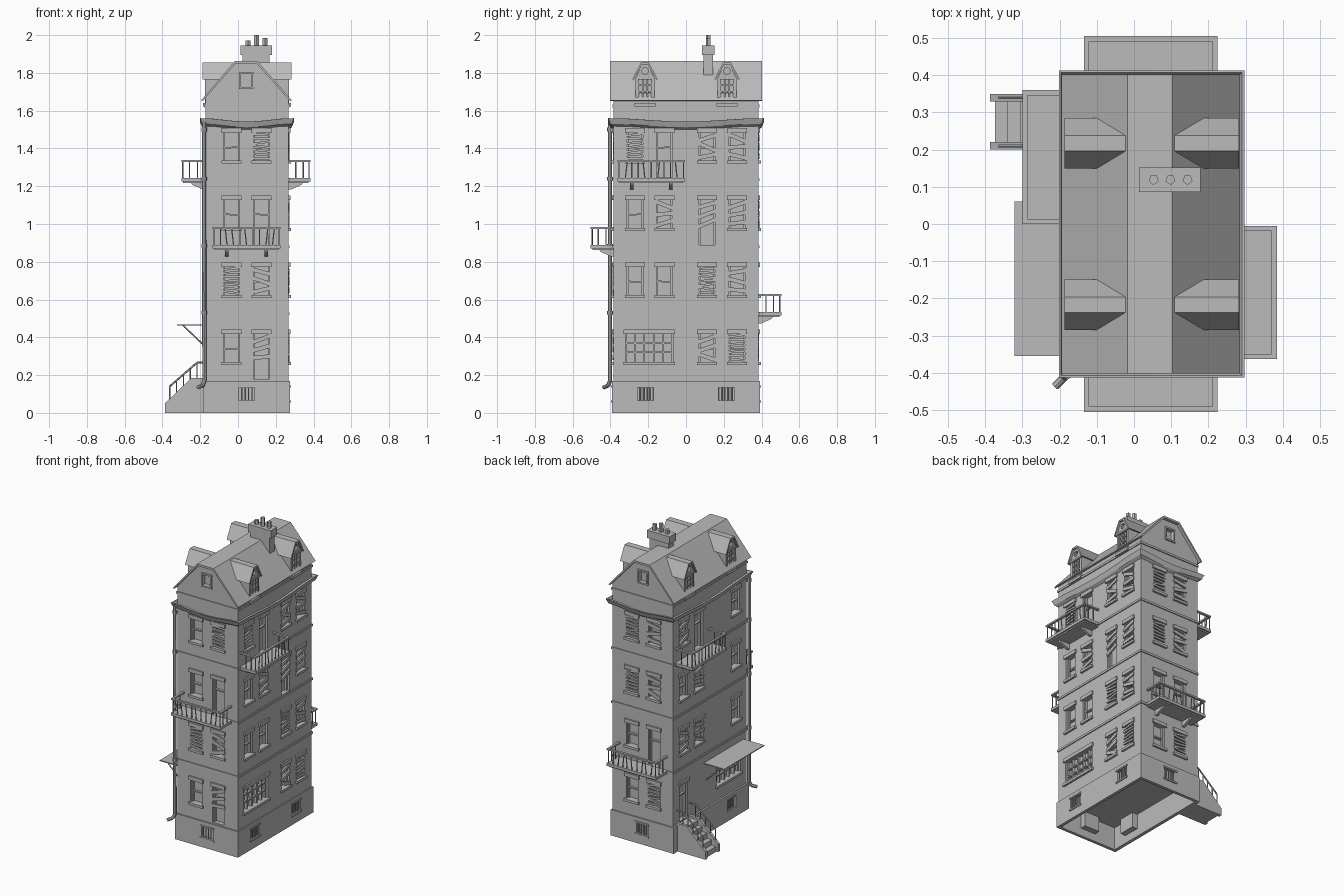
import bpy, bmesh, math, random
from mathutils import Matrix, Vector

random.seed(4)
if "Cube" in bpy.data.objects:
    bpy.data.objects.remove(bpy.data.objects["Cube"], do_unlink=True)

stone = bpy.data.materials.new("plain grey")
stone.use_nodes = True
grey = (0.5, 0.5, 0.5, 1)
stone.diffuse_color = grey
stone.node_tree.nodes["Principled BSDF"].inputs["Base Color"].default_value = grey

# House extents and storey heights
X0, X1, Y0, Y1 = -0.172, 0.267, -0.383, 0.383
PLINTH, STOREY = 0.17, 0.355
WORLD = Matrix.Identity(4)


def side(origin, along, out):
    m = Matrix((along, out, (0, 0, 1))).transposed().to_4x4()
    m.translation = origin
    return m


# Local axes on each wall: along, outward, up
SIDES = {
    "front": side((0, Y0, 0), (1, 0, 0), (0, -1, 0)),
    "back": side((0, Y1, 0), (1, 0, 0), (0, 1, 0)),
    "left": side((X1, 0, 0), (0, 1, 0), (1, 0, 0)),
    "right": side((X0, 0, 0), (0, 1, 0), (-1, 0, 0)),
}


def box(bm, m, u0, u1, d0, d1, z0, z1, roll=0):
    mid = Matrix.Translation(((u0 + u1) / 2, (d0 + d1) / 2, (z0 + z1) / 2))
    size = Matrix.Diagonal((u1 - u0, d1 - d0, z1 - z0, 1))
    bmesh.ops.create_cube(bm, size=1, matrix=m @ mid @ Matrix.Rotation(roll, 4, 'Y') @ size)


def prism(bm, pts, a, b, place):
    ends = [[bm.verts.new(place(p, q, e)) for p, q in pts] for e in (a, b)]
    n = len(pts)
    bm.faces.new(ends[0])
    bm.faces.new(ends[1])
    for i in range(n):
        j = (i + 1) % n
        bm.faces.new((ends[0][i], ends[0][j], ends[1][j], ends[1][i]))


def rod(bm, m, a, b, r, sides=6):
    a, b = m @ Vector(a), m @ Vector(b)
    turn = (b - a).to_track_quat('Z', 'Y').to_matrix().to_4x4()
    bmesh.ops.create_cone(bm, cap_ends=True, segments=sides, radius1=r, radius2=r,
                          depth=(b - a).length, matrix=Matrix.Translation((a + b) / 2) @ turn)


def finish(bm, name):
    bmesh.ops.recalc_face_normals(bm, faces=bm.faces[:])
    me = bpy.data.meshes.new(name)
    bm.to_mesh(me)
    bm.free()
    me.materials.append(stone)
    ob = bpy.data.objects.new(name, me)
    bpy.context.scene.collection.objects.link(ob)
    return ob


def carve(ob, cutter):
    mod = ob.modifiers.new("openings", 'BOOLEAN')
    mod.object, mod.solver = cutter, 'EXACT'
    bpy.context.view_layer.update()
    dg = bpy.context.evaluated_depsgraph_get()
    me = bpy.data.meshes.new_from_object(ob.evaluated_get(dg))
    ob.modifiers.clear()
    ob.data = me
    bpy.data.objects.remove(cutter, do_unlink=True)


# Openings: w window, b boarded, s slatted, d door, x boarded door, g shop window
A, B = -0.035, 0.125
P, Q, R, S = -0.27, -0.115, 0.112, 0.27
LAYOUT = {
    "front": [[(A, "w"), (B, "x")], [(A, "s"), (B, "b")], [(A, "w"), (B, "d")], [(A, "w"), (B, "s")]],
    "back": [[(B, "w"), (A, "s")], [(B, "w"), (A, "d")], [(B, "s"), (A, "b")], [(B, "s"), (A, "b")]],
    "left": [[(-0.195, "g"), (R, "b"), (S, "s")], [(P, "w"), (Q, "w"), (R, "s"), (S, "b")],
             [(P, "w"), (Q, "b"), (R, "x"), (S, "b")], [(P, "s"), (Q, "d"), (R, "b"), (S, "b")]],
    "right": [[(-0.195, "g"), (S, "d")], [(P, "w"), (R, "b"), (S, "b")],
              [(P, "w"), (R, "b"), (S, "w")], [(P, "w"), (R, "d"), (S, "b")]],
}
cuts, trim, sashes, boards = (bmesh.new() for _ in range(4))


def opening(m, u, floor, kind):
    z = PLINTH + STOREY * floor
    door, w = kind in "dx", 0.125 if kind == "g" else 0.042
    lo, hi = z + (0.01 if door else 0.1), z + 0.25
    box(cuts, m, u - w, u + w, -0.03, 0.02, lo, hi)
    box(trim, m, u - w - 0.011, u + w + 0.011, -0.005, 0.01, hi - 0.002, hi + 0.022)
    if not door:
        box(trim, m, u - w - 0.011, u + w + 0.011, -0.005, 0.013, lo - 0.016, lo)
    for s in (-1, 1):
        box(sashes, m, u + s * (w - 0.004) - 0.004, u + s * (w - 0.004) + 0.004, -0.029, -0.014, lo, hi)
    if kind == "g":
        for i in range(1, 5):
            box(sashes, m, u - w + i * w / 2.5 - 0.004, u - w + i * w / 2.5 + 0.004, -0.029, -0.01, lo, hi)
        for i in range(1, 3):
            h = lo + (hi - lo) * i / 3
            box(sashes, m, u - w, u + w, -0.029, -0.012, h - 0.004, h + 0.004)
    else:
        h = z + 0.17
        box(sashes, m, u - w, u + w, -0.029, -0.014, h - 0.004, h + 0.004, random.uniform(-.06, .06))
    if kind == "s":
        for i in range(7):
            h = lo + 0.012 + i * 0.021
            box(boards, m, u - 0.046, u + 0.046, -0.008, 0.004, h - 0.006, h + 0.006, random.uniform(-.16, .16))
    if kind in "bx":
        for i in range(3):
            h = z + 0.125 + i * 0.048
            box(boards, m, u - 0.05, u + 0.05, -0.006, 0.005, h - 0.011, h + 0.011, random.uniform(-.4, .4))


for name, floors in LAYOUT.items():
    for f, row in enumerate(floors):
        for u, kind in row:
            opening(SIDES[name], u, f, kind)

# Small gable windows
for name in ("front", "back"):
    m = SIDES[name]
    box(cuts, m, 0.015, 0.071, -0.02, 0.02, 1.725, 1.795)
    for u0, u1, z0, z1 in ((0.005, 0.081, 1.795, 1.805), (0.005, 0.081, 1.715, 1.725),
                           (0.007, 0.015, 1.72, 1.8), (0.071, 0.079, 1.72, 1.8)):
        box(trim, m, u0, u1, -0.005, 0.008, z0, z1)

# Main walls with gables
bm = bmesh.new()
prism(bm, [(X0, PLINTH), (X1, PLINTH), (X1, 1.67), (0.103, 1.852), (-0.017, 1.852), (X0, 1.67)],
      Y0, Y1, lambda p, q, e: (p, e, q))
carve(finish(bm, "walls"), finish(cuts, "opening_cutter"))
finish(sashes, "window_sashes")
finish(boards, "nailed_boards")

# Storey bands and frieze ledge
for z in [PLINTH + STOREY * i for i in range(1, 4)] + [1.625]:
    for m, a, b in ((SIDES["front"], X0, X1), (SIDES["back"], X0, X1),
                    (SIDES["left"], Y0, Y1), (SIDES["right"], Y0, Y1)):
        box(trim, m, a - 0.006, b + 0.006, -0.004, 0.006, z - 0.007, z + 0.007)
finish(trim, "stone_trim")

# Hollow plinth with barred cellar windows
bm, cuts, bars = bmesh.new(), bmesh.new(), bmesh.new()
box(bm, WORLD, X0 - 0.012, X1 + 0.008, Y0 - 0.01, Y1 + 0.008, 0, PLINTH)
box(cuts, WORLD, X0 + 0.01, X1 - 0.012, Y0 + 0.01, Y1 - 0.012, -0.1, PLINTH - 0.02)
wells = bmesh.new()
for name, u in (("front", 0.047), ("back", 0.047), ("left", -0.215), ("left", 0.215), ("right", -0.215)):
    m = SIDES[name]
    box(cuts, m, u - 0.045, u + 0.045, -0.05, 0.05, 0.06, 0.14)
    box(wells, m, u - 0.055, u + 0.055, -0.05, -0.012, 0.05, 0.148)
    for z in (0.06, 0.14):
        box(bars, m, u - 0.052, u + 0.052, -0.01, 0.014, z - 0.005, z + 0.005)
    for i in range(6):
        rod(bars, m, (u - 0.045 + i * 0.018, 0.004, 0.06), (u - 0.045 + i * 0.018, 0.004, 0.14), 0.004)
carve(finish(bm, "plinth"), finish(cuts, "plinth_cutter"))
finish(wells, "cellar_window_wells")
finish(bars, "cellar_window_bars")

# Sagging gutter swept around the walls
bm = bmesh.new()
profile = [(-0.004, 1.515), (0.018, 1.53), (0.03, 1.56), (0.024, 1.56), (0.016, 1.545), (-0.004, 1.55)]
rings, N = [], 8
for o, z in profile:
    c = [(X0 - o, Y0 - o), (X1 + o, Y0 - o), (X1 + o, Y1 + o), (X0 - o, Y1 + o)]
    rings.append([bm.verts.new((*Vector(c[k]).lerp(Vector(c[(k + 1) % 4]), i / N),
                                z - 0.018 * math.sin(math.pi * i / N) ** 2))
                  for k in range(4) for i in range(N)])
for k in range(len(rings)):
    a, b = rings[k], rings[(k + 1) % len(rings)]
    for i in range(4 * N):
        j = (i + 1) % (4 * N)
        bm.faces.new((a[i], a[j], b[j], b[i]))
finish(bm, "gutter")

# Drainpipe on the front corner
bm = bmesh.new()
path = [(-0.18, -0.402, 1.54), (-0.178, -0.402, 0.17), (-0.188, -0.412, 0.145), (-0.212, -0.436, 0.135)]
for a, b in zip(path, path[1:]):
    rod(bm, WORLD, a, b, 0.011, 8)
for z in (0.53, 0.885, 1.24, 1.5):
    rod(bm, WORLD, (-0.179, -0.402, z - 0.01), (-0.179, -0.402, z + 0.01), 0.015, 8)
finish(bm, "drainpipe")

# Main roof shell
bm = bmesh.new()
prism(bm, [(-0.195, 1.655), (-0.017, 1.862), (0.103, 1.862), (0.285, 1.655),
           (0.275, 1.652), (0.099, 1.849), (-0.013, 1.849), (-0.185, 1.652)],
      -0.402, 0.402, lambda p, q, e: (p, e, q))
finish(bm, "roof")

# Four dormers
body, cuts, roof, frame = (bmesh.new() for _ in range(4))
for name in ("left", "right"):
    m = SIDES[name]
    for y in (-0.217, 0.217):
        def place(p, q, e):
            return m @ Vector((y + p, e, q))
        prism(body, [(-.05, 1.625), (.05, 1.625), (.05, 1.77), (.018, 1.842), (-.018, 1.842), (-.05, 1.77)],
              -0.13, 0.004, place)
        prism(roof, [(-.068, 1.765), (-.021, 1.855), (.021, 1.855), (.068, 1.765),
                     (.058, 1.765), (.016, 1.843), (-.016, 1.843), (-.058, 1.765)], -0.165, 0.015, place)
        box(cuts, m, y - 0.038, y + 0.038, -0.015, 0.03, 1.64, 1.765)
        rod(cuts, m, (y, -0.012, 1.81), (y, 0.03, 1.81), 0.018, 10)
        box(frame, m, y - 0.055, y + 0.055, -0.01, 0.014, 1.622, 1.64)
        box(frame, m, y - 0.052, y + 0.052, -0.002, 0.01, 1.765, 1.777)
        for i in range(4):
            u = y - 0.036 + i * 0.024
            box(frame, m, u - 0.003, u + 0.003, -0.014, 0.002, 1.64, 1.765)
        for z in (1.67, 1.7, 1.735):
            box(frame, m, y - 0.038, y + 0.038, -0.014, 0, z - 0.003, z + 0.003)
carve(finish(body, "dormer_walls"), finish(cuts, "dormer_cutter"))
finish(roof, "dormer_roofs")
finish(frame, "dormer_window_frames")

# Chimney stack and pots
bm = bmesh.new()
box(bm, WORLD, 0.025, 0.167, 0.092, 0.144, 1.78, 1.9)
box(bm, WORLD, 0.013, 0.179, 0.086, 0.152, 1.895, 1.945)
for x, top in ((0.053, 1.972), (0.098, 2.0), (0.144, 1.985)):
    rod(bm, WORLD, (x, 0.119, 1.94), (x, 0.119, top), 0.014, 5)
finish(bm, "chimney")


# Balconies with crooked balusters
def balcony(name, u0, u1, z, depth):
    bm, m, e = bmesh.new(), SIDES[name], 0.008
    box(bm, m, u0, u1, -0.005, depth, z - 0.018, z)
    box(bm, m, u0 + 0.01, u1 - 0.01, -0.005, depth - 0.01, z - 0.026, z - 0.018)
    box(bm, m, u0, u1, depth - 0.014, depth, z + 0.086, z + 0.096)
    for u in (u0, u1 - 0.014):
        box(bm, m, u, u + 0.014, -0.005, depth, z + 0.086, z + 0.096)
    n = 10
    feet = [(u0 + e + (u1 - u0 - 2 * e) * i / n, depth - e) for i in range(n + 1)]
    feet += [(u, depth * k / 3) for u in (u0 + e, u1 - e) for k in (1, 2)]
    for u, d in feet:
        lean = random.choice((0, 0, 0.01, -0.01)) if u0 + 0.02 < u < u1 - 0.02 else 0
        rod(bm, m, (u, d, z - 0.002), (u + lean, d, z + 0.088), 0.0035, 5)
    for u in (u0 + 0.075, u1 - 0.075):
        prism(bm, [(-.005, z - .06), (.015, z - .06), (.07, z - .035), (.08, z - .02), (-.005, z - .02)],
              u - 0.009, u + 0.009, lambda p, q, k: m @ Vector((k, p, q)))
    finish(bm, name + "_balcony")


balcony("front", -0.135, 0.225, 0.888, 0.122)
balcony("back", -0.135, 0.225, 0.533, 0.122)
balcony("left", -0.363, -0.005, 1.243, 0.117)
balcony("right", 0.0, 0.36, 1.243, 0.128)

# Shop awning with struts
bm, m = bmesh.new(), SIDES["right"]
box(bm, m, -0.355, 0.06, 0, 0.15, 0.463, 0.469)
for u in (-0.33, 0.035):
    rod(bm, m, (u, 0.12, 0.464), (u, 0, 0.35), 0.004)
finish(bm, "awning")

# Entrance stairs with cheeks and handrails
bm = bmesh.new()
for u in (0.2, 0.33):
    prism(bm, [(0, 0), (.215, 0), (.215, .05), (.075, .185), (0, .185)], u, u + 0.02,
          lambda p, q, k: m @ Vector((k, p, q)))
box(bm, m, 0.21, 0.34, 0, 0.07, 0, 0.172)
for i in range(4):
    box(bm, m, 0.21, 0.34, 0, 0.1 + i * 0.034, 0, 0.14 - i * 0.035)
finish(bm, "entrance_stairs")
bm = bmesh.new()
for u in (0.21, 0.34):
    rail = [(u, 0, 0.266), (u, 0.045, 0.266), (u, 0.19, 0.14)]
    for a, b in zip(rail, rail[1:]):
        rod(bm, m, a, b, 0.005)
    for i in range(5):
        d = 0.045 + i * 0.036
        top = 0.266 - (d - 0.045) * 0.87
        rod(bm, m, (u, d, top - 0.1), (u, d, top), 0.0035, 5)
finish(bm, "stair_handrails")
